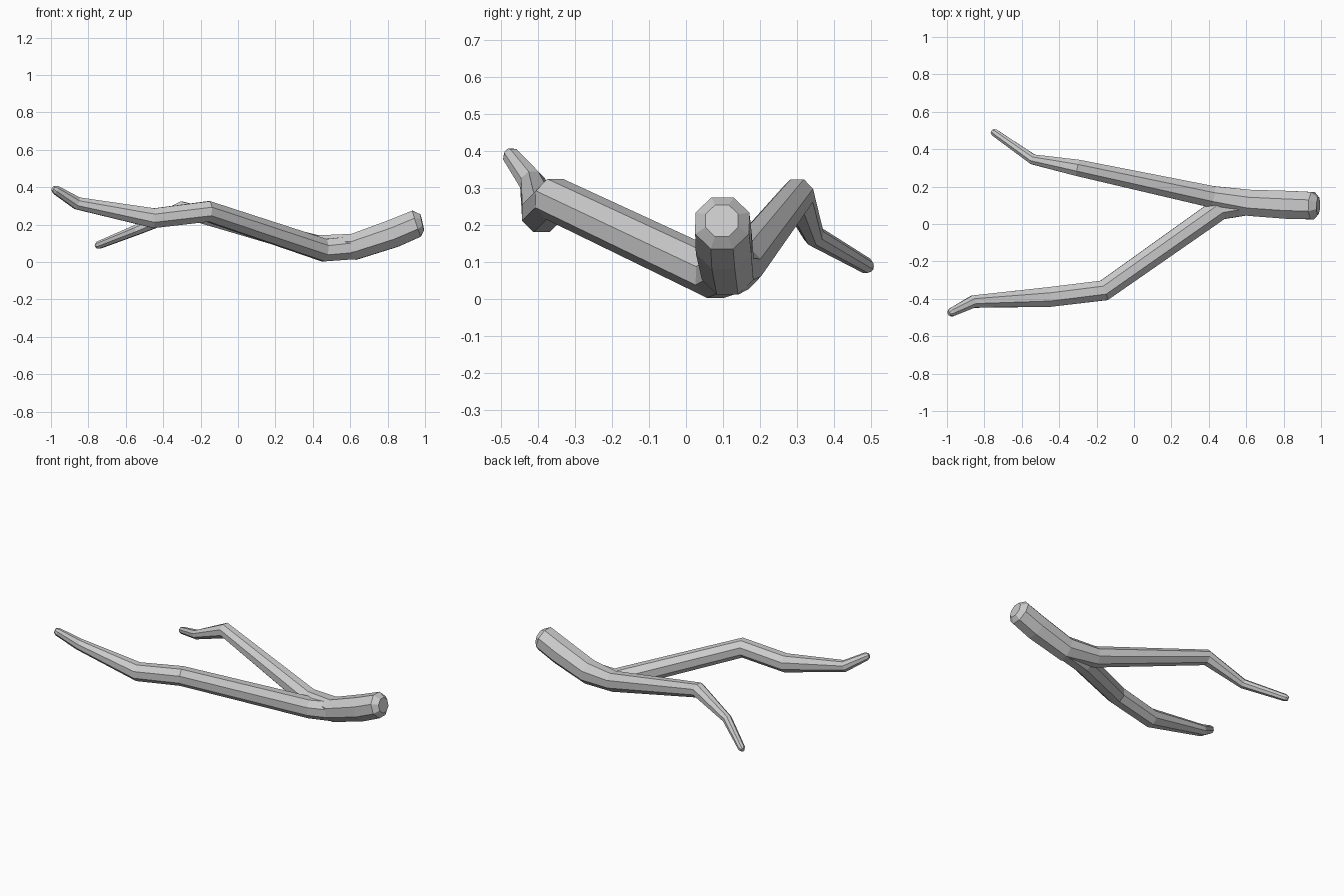
import bpy, bmesh, math
from mathutils import Vector

if "Cube" in bpy.data.objects:
    bpy.data.objects.remove(bpy.data.objects["Cube"])


def limb(name, path, sides=8):
    """Tapered flat-sided tube; path holds (x, y, z, half width)."""
    pts = [Vector(p[:3]) for p in path]
    bm = bmesh.new()
    rings = []
    for i, p in enumerate(pts):
        before = (p - pts[i - 1]).normalized() if i else Vector()
        after = (pts[i + 1] - p).normalized() if i < len(pts) - 1 else Vector()
        t = (before + after).normalized()
        side = t.cross(Vector((0, 0, 1))).normalized()
        up = side.cross(t)
        r = path[i][3] / math.cos(math.pi / sides)
        ring = []
        for k in range(sides):
            a = 2 * math.pi * (k + 0.5) / sides
            ring.append(bm.verts.new(p + r * (side * math.cos(a) + up * math.sin(a))))
        rings.append(ring)
    for a, b in zip(rings, rings[1:]):
        for k in range(sides):
            n = (k + 1) % sides
            bm.faces.new((a[k], a[n], b[n], b[k]))
    bm.faces.new(rings[0])
    bm.faces.new(rings[-1])
    bmesh.ops.recalc_face_normals(bm, faces=bm.faces)
    me = bpy.data.meshes.new(name)
    bm.to_mesh(me)
    bm.free()
    ob = bpy.data.objects.new(name, me)
    bpy.context.collection.objects.link(ob)
    return ob


# Thick cut end, trunk and the rear fork
trunk = limb("forked_branch", [
    (0.985, 0.097, 0.212, 0.044), (0.955, 0.098, 0.205, 0.073),
    (0.83, 0.102, 0.152, 0.075), (0.62, 0.113, 0.081, 0.070),
    (0.42, 0.145, 0.085, 0.058), (-0.30, 0.300, 0.280, 0.044),
    (-0.54, 0.345, 0.172, 0.027), (-0.745, 0.488, 0.090, 0.020),
    (-0.758, 0.497, 0.085, 0.012)])

# Front fork, starting inside the trunk
fork = limb("front_fork", [
    (0.66, 0.110, 0.090, 0.058), (0.60, 0.108, 0.075, 0.062),
    (0.46, 0.082, 0.063, 0.060), (-0.16, -0.355, 0.270, 0.055),
    (-0.45, -0.390, 0.234, 0.053), (-0.86, -0.415, 0.314, 0.033),
    (-0.975, -0.472, 0.386, 0.023), (-0.989, -0.479, 0.394, 0.014)])

# Fuse both limbs into one solid at the crotch
mod = trunk.modifiers.new("join", 'BOOLEAN')
mod.operation = 'UNION'
mod.solver = 'EXACT'
mod.object = fork
bpy.context.view_layer.objects.active = trunk
bpy.ops.object.modifier_apply(modifier=mod.name)
bpy.data.objects.remove(fork, do_unlink=True)
